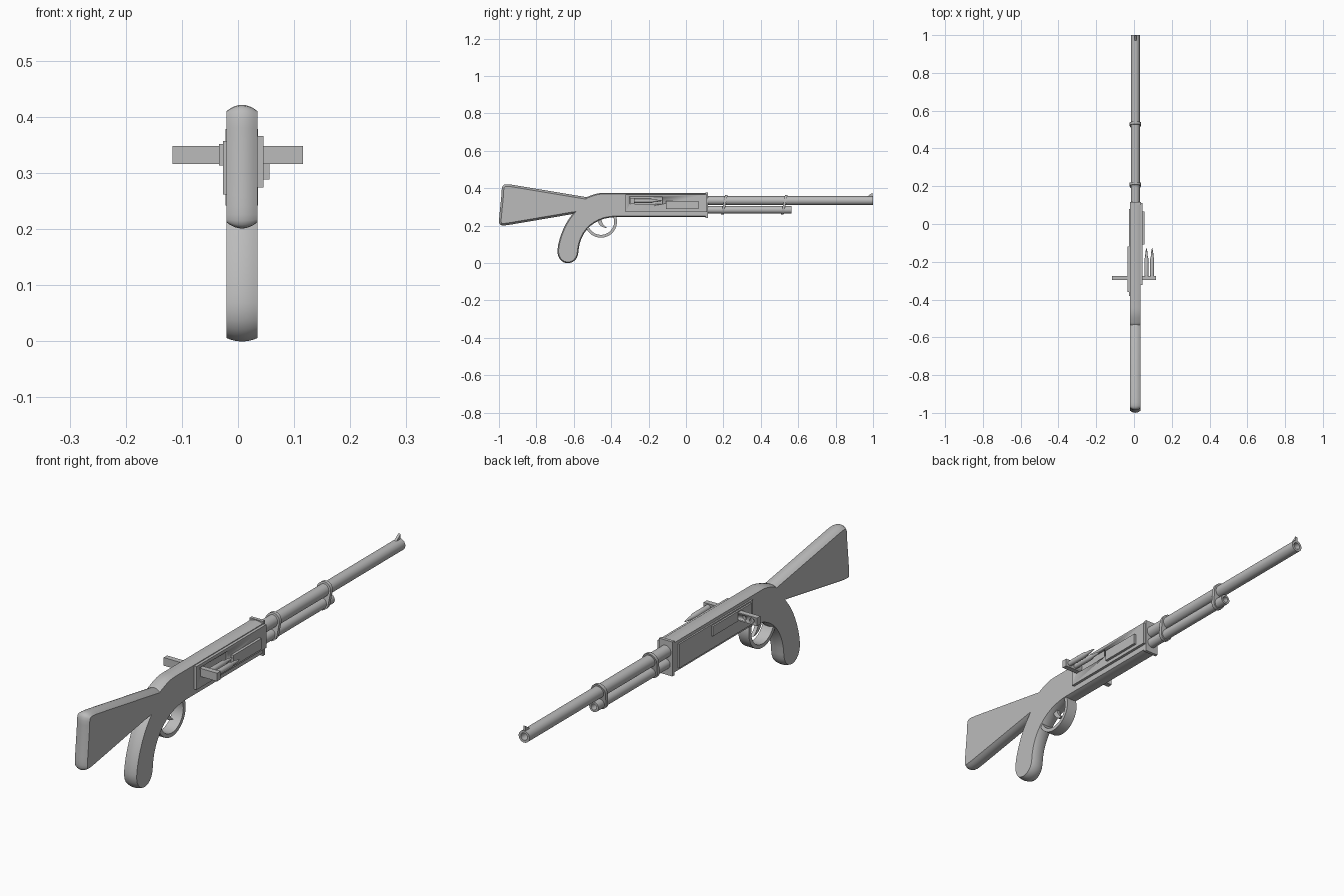
import bpy, bmesh, math
from mathutils import Vector, Matrix
from mathutils.geometry import interpolate_bezier

if "Cube" in bpy.data.objects:
    bpy.data.objects.remove(bpy.data.objects["Cube"])

CX = 0.007      # centre plane of the gun
HALF = 0.0275   # half the body width

grey = bpy.data.materials.new("plain grey")
grey.use_nodes = True
grey.diffuse_color = (0.5, 0.5, 0.5, 1)
grey.node_tree.nodes["Principled BSDF"].inputs["Base Color"].default_value = grey.diffuse_color


def finish(name, bm):
    bmesh.ops.recalc_face_normals(bm, faces=bm.faces)
    mesh = bpy.data.meshes.new(name)
    bm.to_mesh(mesh)
    bm.free()
    mesh.materials.append(grey)
    obj = bpy.data.objects.new(name, mesh)
    bpy.context.collection.objects.link(obj)
    bpy.ops.object.select_all(action='DESELECT')
    obj.select_set(True)
    bpy.context.view_layer.objects.active = obj
    bpy.ops.object.shade_smooth_by_angle(angle=math.radians(35))
    return obj


def box(name, x, y, z):
    bm = bmesh.new()
    bmesh.ops.create_cube(bm, size=1)
    for v in bm.verts:
        v.co = [(a + b) / 2 + c * (b - a) for (a, b), c in zip((x, y, z), v.co)]
    return finish(name, bm)


def lathe(name, profile, centre, axis='Y', steps=32):
    """Spin (radius, distance) points about an axis through the centre."""
    bm = bmesh.new()
    verts = [bm.verts.new((r, d, 0)) for r, d in profile]
    edges = [bm.edges.new(pair) for pair in zip(verts, verts[1:])]
    bmesh.ops.spin(bm, geom=verts + edges, cent=(0, 0, 0), axis=(0, 1, 0),
                   angle=math.tau, steps=steps, use_duplicate=False)
    bmesh.ops.remove_doubles(bm, verts=bm.verts, dist=1e-5)
    if axis == 'X':
        bm.transform(Matrix.Rotation(-math.pi / 2, 4, 'Z'))
    bm.transform(Matrix.Translation(centre))
    return finish(name, bm)


def slab(name, outline, half, crown=0.0, layers=2):
    """Side outline of (y, z) points given width, its rim crowned in the middle."""
    pts = [Vector(p) for p in outline]
    n = len(pts)
    area = sum(pts[i - 1].cross(pts[i]) for i in range(n))
    inward = []
    for i, p in enumerate(pts):
        a, b = (p - pts[i - 1]).normalized(), (pts[(i + 1) % n] - p).normalized()
        na, nb = Vector((-a.y, a.x)), Vector((-b.y, b.x))
        inward.append((na + nb) / max(0.5, 1 + na.dot(nb)) * math.copysign(1, area))
    bm = bmesh.new()
    rings = []
    for k in range(layers):
        u = 2 * k / (layers - 1) - 1
        rings.append([bm.verts.new((CX + u * half, *(p + d * crown * u * u)))
                      for p, d in zip(pts, inward)])
    for r, s in zip(rings, rings[1:]):
        for i in range(n):
            bm.faces.new((r[i - 1], r[i], s[i], s[i - 1]))
    bm.faces.new(rings[0])
    bm.faces.new(rings[-1])
    return finish(name, bm)


def bez(a, b, c, d, count=12):
    return [Vector(p[:2]) for p in interpolate_bezier(
        *[Vector((*q, 0)) for q in (a, b, c, d)], count)]


def rounded(a, corner, b):
    return bez(a, corner, corner, b, 10)


def cut(obj, cutter):
    cutter.hide_render = True
    mod = obj.modifiers.new("cut", 'BOOLEAN')
    mod.object, mod.operation, mod.solver = cutter, 'DIFFERENCE', 'EXACT'
    bpy.context.view_layer.objects.active = obj
    bpy.ops.object.modifier_apply(modifier=mod.name)
    bpy.data.objects.remove(cutter)


# shoulder stock
slab("stock", [(-0.48, 0.33), (-0.53, 0.352)]
     + rounded((-0.90, 0.414), (-0.985, 0.428), (-0.987, 0.36))
     + rounded((-0.997, 0.26), (-1.003, 0.195), (-0.93, 0.207))
     + [(-0.607, 0.262), (-0.54, 0.27)], HALF, 0.011, 9)

# receiver and grip in one body
grip_back = bez((-0.607, 0.262), (-0.66, 0.20), (-0.69, 0.10), (-0.687, 0.055))
grip_base = bez((-0.687, 0.055), (-0.68, -0.02), (-0.58, -0.02), (-0.575, 0.06))
grip_front = bez((-0.575, 0.06), (-0.57, 0.16), (-0.50, 0.246), (-0.37, 0.246))
slab("receiver_and_grip", [(0.11, 0.375)]
     + bez((-0.44, 0.375), (-0.48, 0.375), (-0.50, 0.365), (-0.535, 0.351), 8)
     + grip_back + grip_base[1:] + grip_front[1:] + [(0.11, 0.246)], HALF, 0.006, 9)
box("receiver_front_cap", (CX - 0.029, CX + 0.029), (0.104, 0.117), (0.242, 0.378))

# trigger guard and trigger
lathe("trigger_guard", [(0.086, -0.023), (0.086, 0.023), (0.071, 0.023),
                        (0.071, -0.023), (0.086, -0.023)],
      (CX, -0.455, 0.222), 'X', 48)
slab("trigger", bez((-0.48, 0.26), (-0.475, 0.20), (-0.45, 0.19), (-0.42, 0.187))
     + bez((-0.42, 0.187), (-0.44, 0.20), (-0.455, 0.215), (-0.455, 0.26))[1:], 0.007)

# barrel and magazine tube
for name, r, bore, end, z in (("barrel", 0.0235, 0.014, 1.0, 0.334),
                              ("magazine_tube", 0.02, 0.012, 0.565, 0.285)):
    lathe(name, [(0, 0.09), (r, 0.09), (r, end), (bore, end),
                 (bore, end - 0.06), (0, end - 0.06)], (CX, 0, z))

# leaning bands that clamp the two tubes together
for name, y in (("rear_band", 0.205), ("front_band", 0.525)):
    bm = bmesh.new()
    loops = []
    for side in (-0.007, 0.007):
        loop = []
        for k in range(26):
            a = math.pi * (k if k < 13 else k - 1) / 12
            z0, r = (0.334, 0.031) if k < 13 else (0.288, 0.027)
            z = z0 + r * math.sin(a)
            loop.append(bm.verts.new((CX + r * math.cos(a), y + side + (z - 0.31) * 0.2, z)))
        loops.append(loop)
        bm.faces.new(loop)
    for i in range(26):
        bm.faces.new((loops[0][i - 1], loops[0][i], loops[1][i], loops[1][i - 1]))
    finish(name, bm)

# front sight
slab("front_sight", [(0.962, 0.35), (0.975, 0.36), (0.997, 0.376), (0.997, 0.35)], 0.005)

# left side plate with its loading window, and the raised cover
plate = box("left_plate", (CX + 0.02, 0.0455), (-0.323, 0.112), (0.274, 0.366))
cut(plate, box("window_cutter", (CX + HALF + 0.001, 0.06), (-0.30, -0.125), (0.316, 0.353)))
box("left_cover", (0.04, 0.056), (-0.108, 0.067), (0.288, 0.331))

# right side plates
box("right_plate", (-0.027, CX), (-0.38, 0.08), (0.262, 0.357))
box("right_cover", (-0.034, CX), (-0.36, -0.12), (0.313, 0.352))

# cross bar, with two sockets on the right and two cartridges on the left
bar = box("cross_bar", (-0.117, 0.116), (-0.296, -0.275), (0.316, 0.348))
for x in (-0.095, -0.06):
    cut(bar, lathe("socket_cutter", [(0, 0), (0.01, 0), (0.01, 0.03), (0, 0.03)],
                   (x, -0.283, 0.332)))
for name, x in (("inner_cartridge", 0.066), ("outer_cartridge", 0.096)):
    lathe(name, [(0, 0), (0.011, 0), (0.011, 0.095), (0.007, 0.108),
                 (0.006, 0.125), (0.003, 0.145), (0, 0.154)], (x, -0.28, 0.333), 'Y', 20)
